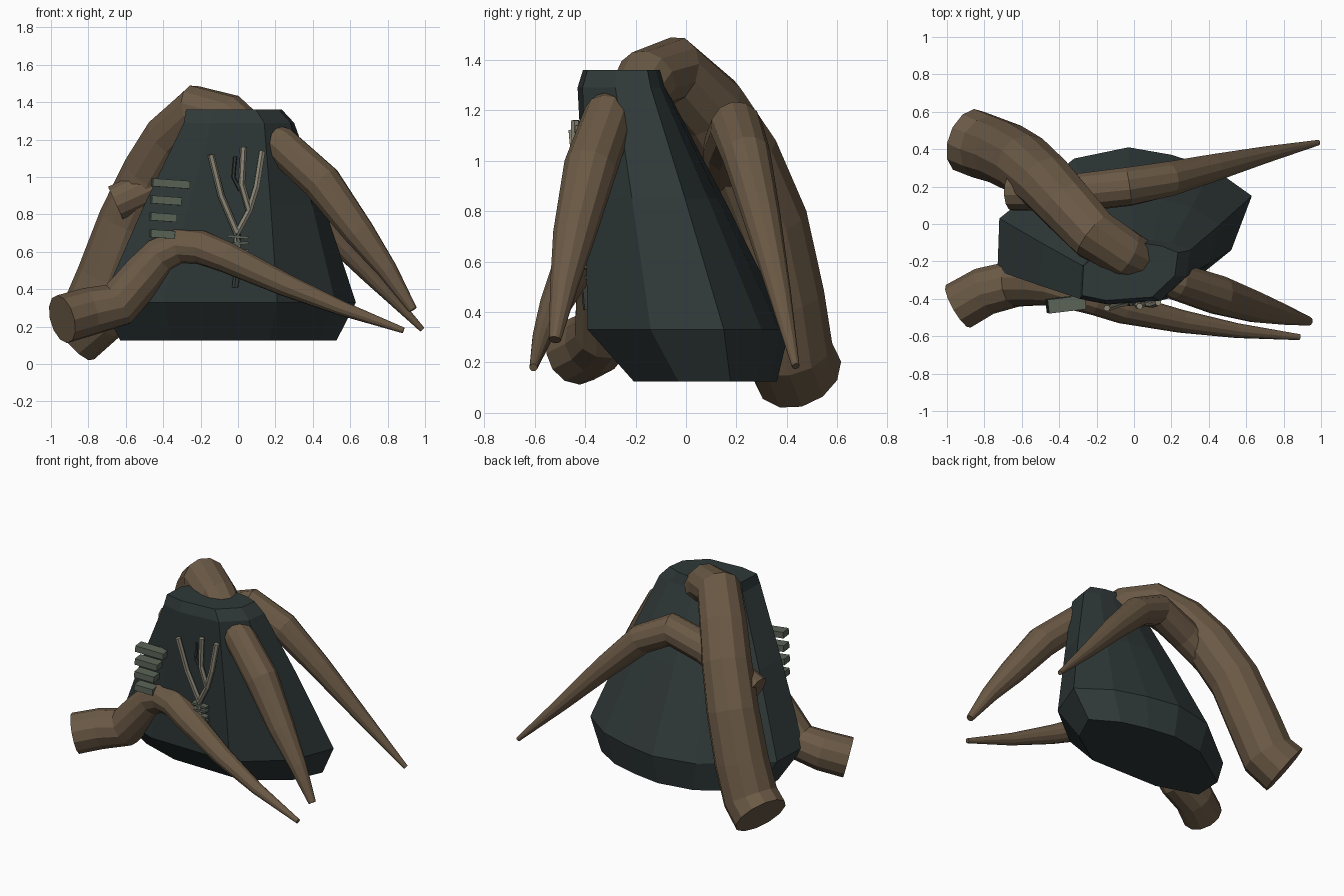
import bpy, bmesh, math
from mathutils import Vector, Matrix

if "Cube" in bpy.data.objects:
    bpy.data.objects.remove(bpy.data.objects["Cube"])


def material(name, rgb):
    m = bpy.data.materials.new(name)
    m.diffuse_color = (*rgb, 1)
    m.use_nodes = True
    m.node_tree.nodes["Principled BSDF"].inputs["Base Color"].default_value = m.diffuse_color
    return m


STONE = material("dark slate", (0.029, 0.040, 0.040))
BARK = material("brown bark", (0.145, 0.100, 0.060))
BONE = material("pale twig", (0.27, 0.25, 0.19))
MOSS = material("grey green", (0.105, 0.128, 0.098))
SHADE = material("dark twig", (0.045, 0.052, 0.045))


def finish(bm, name, mat):
    bmesh.ops.recalc_face_normals(bm, faces=bm.faces[:])
    me = bpy.data.meshes.new(name)
    bm.to_mesh(me)
    bm.free()
    me.materials.append(mat)
    ob = bpy.data.objects.new(name, me)
    bpy.context.collection.objects.link(ob)
    return ob


def skin(bm, rings):
    """Bridge closed rings of points and cap both ends."""
    rows = [[bm.verts.new(p) for p in r] for r in rings]
    n = len(rows[0])
    for a, b in zip(rows, rows[1:]):
        for i in range(n):
            j = (i + 1) % n
            bm.faces.new((a[i], a[j], b[j], b[i]))
    bm.faces.new(rows[0][::-1])
    bm.faces.new(rows[-1])


def tube(name, path, mat, sides=12):
    """Tapered tube through (x, y, z, radius) points."""
    pts = [Vector(p[:3]) for p in path]
    rings, n, last = [], None, len(pts) - 1
    for i, p in enumerate(pts):
        t = (pts[min(i + 1, last)] - pts[max(i - 1, 0)]).normalized()
        ref = n if n else Vector((0, -0.6, 0.8))
        n = (ref - t * ref.dot(t)).normalized()
        b = t.cross(n)
        r = path[i][3]
        rings.append([p + (n * math.cos(a) + b * math.sin(a)) * r
                      for a in (2 * math.pi * k / sides for k in range(sides))])
    bm = bmesh.new()
    skin(bm, rings)
    return finish(bm, name, mat)


# Standing stone: wide foot outline blended to a small top outline
foot = [(-.73, -.25), (-.40, -.38), (.21, -.39), (.52, -.14), (.63, .15), (.42, .30),
        (.20, .37), (-.03, .41), (-.32, .35), (-.72, .03)]
top = [(-.29, -.40), (-.14, -.43), (.14, -.41), (.28, -.28), (.30, -.14), (.20, -.10),
       (.10, -.085), (0, -.08), (-.14, -.10), (-.28, -.22)]


def blend(t, z, bulge=1):
    return [((a[0] + (b[0] - a[0]) * t) * bulge, a[1] + (b[1] - a[1]) * t, z)
            for a, b in zip(foot, top)]


def shrink(ring, kx, ky, z, centre):
    return [(centre[0] + (p[0] - centre[0]) * kx, centre[1] + (p[1] - centre[1]) * ky, z)
            for p in ring]


bm = bmesh.new()
skin(bm, [shrink(foot, .85, .71, .125, (-.06, .24)), blend(0, .33), blend(.53, .85, 1.01),
          blend(1, 1.29), shrink(top, .87, .88, 1.36, (-.2, -.25))])
finish(bm, "standing_stone", STONE)

# Roots wrapped around the stone
tube("large_back_root", [
    (-.885, .445, .16, .178), (-.78, .405, .245, .178), (-.69, .375, .46, .174),
    (-.58, .315, .76, .168), (-.46, .21, 1.02, .160), (-.35, .09, 1.21, .152),
    (-.21, -.06, 1.355, .142), (-.05, -.155, 1.315, .130), (.045, -.20, 1.24, .115)], BARK)
tube("front_left_root", [
    (-.94, -.44, .24, .132), (-.80, -.36, .28, .130), (-.64, -.32, .32, .125),
    (-.50, -.32, .48, .118), (-.41, -.335, .58, .106), (-.31, -.365, .632, .098),
    (-.20, -.40, .625, .090), (-.06, -.45, .57, .083), (.25, -.52, .425, .062),
    (.55, -.57, .30, .040), (.885, -.605, .18, .016)], BARK)
tube("front_right_root", [
    (.14, -.285, 1.225, .070), (.22, -.305, 1.18, .100), (.45, -.38, .97, .106),
    (.65, -.445, .70, .084), (.80, -.485, .50, .055), (.935, -.52, .29, .024)], BARK)
tube("back_right_root", [
    (-.655, .17, .86, .098), (-.50, .17, .93, .100), (-.28, .17, 1.05, .103),
    (-.03, .20, 1.13, .105), (.18, .24, 1.02, .096), (.42, .30, .78, .075),
    (.70, .37, .48, .046), (.985, .435, .185, .015)], BARK)

# Forked twig lying on the stone front
R = .018
fork, upper = (-.005, -.415, .70, R), (.06, -.425, .82, R)
tube("twig_stem", [(-.015, -.39, .41, R), (0, -.402, .55, R), fork], SHADE, 6)
tube("twig_left_branch", [fork, (-.09, -.43, .90, R), (-.145, -.45, 1.12, R)], BONE, 6)
tube("twig_right_fork", [(0, -.408, .56, R), fork, upper, (.10, -.43, .95, R),
                         (.13, -.42, 1.14, R)], BONE, 6)
tube("twig_middle_branch", [upper, (.02, -.435, .96, R), (.03, -.44, 1.16, R)], BONE, 6)
tube("twig_dark_shoot", [(.01, -.425, .93, .010), (-.025, -.43, 1.0, .010),
                         (-.015, -.43, 1.11, .010)], SHADE, 6)


def box(name, centre, size, mat, tilt=0, turn=0):
    bm = bmesh.new()
    m = (Matrix.Translation(centre) @ Matrix.Rotation(turn, 4, 'Z')
         @ Matrix.Rotation(tilt, 4, 'Y') @ Matrix.Diagonal((*size, 1)))
    bmesh.ops.create_cube(bm, size=1, matrix=m)
    return finish(bm, name, mat)


# Cord bindings around the stem
for i in range(5):
    box(f"cord_binding_{i + 1}", (0, -.41, .54 + i * .035), (.11, .05, .014), MOSS,
        tilt=.08 * (-1) ** i)

# Shelf slats stepping down the left face
for i, (x, z, w) in enumerate([(-.36, .965, .20), (-.385, .875, .16),
                               (-.40, .785, .14), (-.405, .695, .13)]):
    box(f"shelf_slat_{i + 1}", (x, -.43, z), (w, .075, .042), MOSS, tilt=.07, turn=.12)
